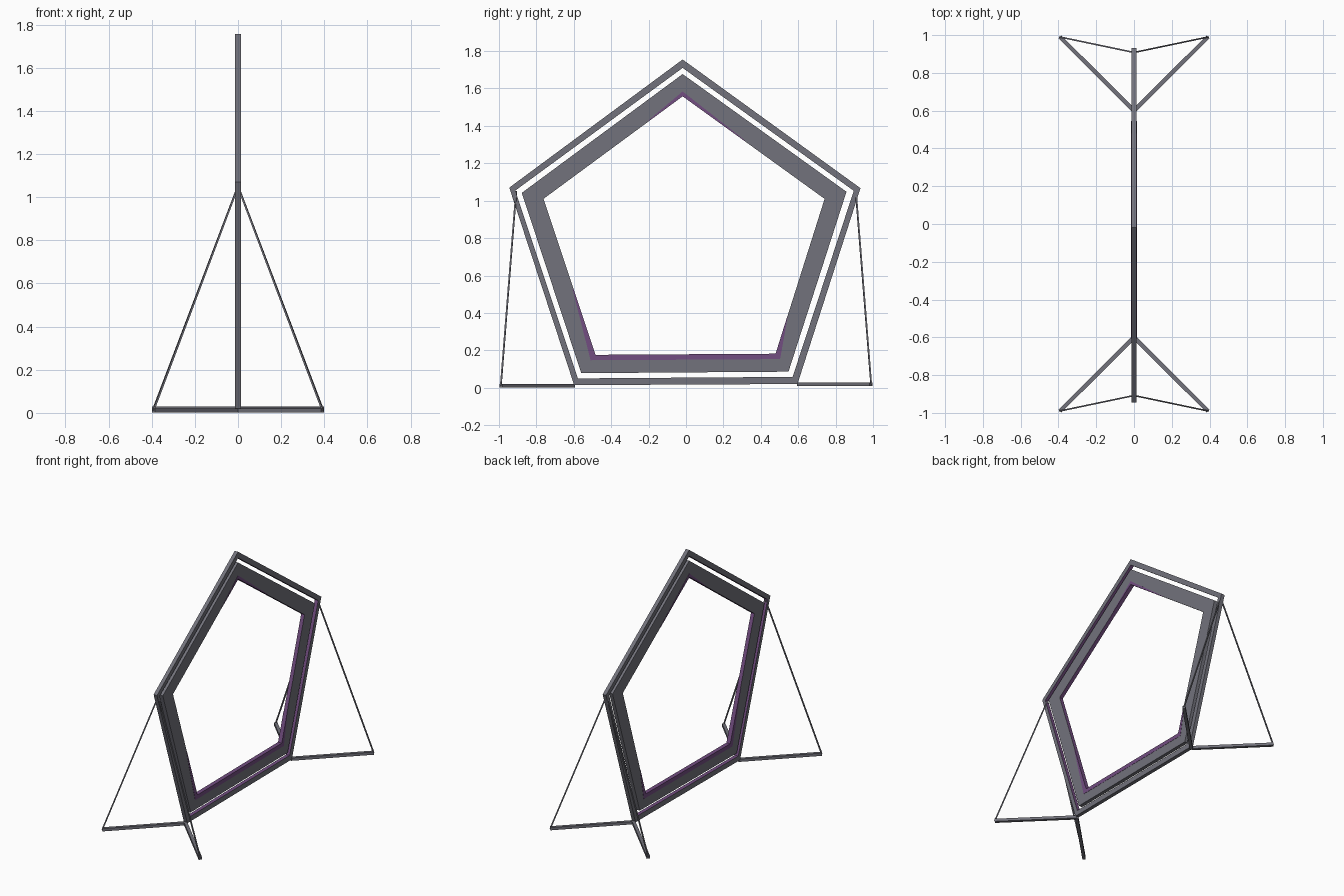
import bpy, bmesh
from mathutils import Vector

if "Cube" in bpy.data.objects:
    bpy.data.objects.remove(bpy.data.objects["Cube"])

HALF = 0.0135  # half thickness of the frames along x


def material(name, rgb):
    m = bpy.data.materials.new(name)
    m.diffuse_color = (*rgb, 1)
    m.use_nodes = True
    m.node_tree.nodes["Principled BSDF"].inputs["Base Color"].default_value = m.diffuse_color
    return m


GREY = material("grey_metal", (0.17, 0.17, 0.2))
PURPLE = material("purple_glow", (0.17, 0.075, 0.22))


def finish(name, bm, mats):
    bmesh.ops.recalc_face_normals(bm, faces=bm.faces)
    me = bpy.data.meshes.new(name)
    bm.to_mesh(me)
    bm.free()
    for m in mats:
        me.materials.append(m)
    ob = bpy.data.objects.new(name, me)
    bpy.context.collection.objects.link(ob)
    return ob


def ring(name, outer, inner):
    """Five-sided frame in the yz plane with purple inner walls."""
    bm = bmesh.new()
    loops = [[bm.verts.new((x, y, z)) for y, z in pts]
             for x, pts in ((HALF, outer), (HALF, inner), (-HALF, inner), (-HALF, outer))]
    n = len(outer)
    for k in range(4):
        a, b = loops[k], loops[(k + 1) % 4]
        for i in range(n):
            j = (i + 1) % n
            f = bm.faces.new((a[i], a[j], b[j], b[i]))
            f.material_index = 1 if k == 1 else 0
    return finish(name, bm, (GREY, PURPLE))


def bar(name, a, b, width, height):
    """Square-section bar between two points."""
    a, b = Vector(a), Vector(b)
    d = (b - a).normalized()
    side = d.cross(Vector((0, 0, 1))).normalized()
    up = side.cross(d)
    bm = bmesh.new()
    ends = []
    for p in (a, b):
        ends.append([bm.verts.new(p + side * s * width / 2 + up * t * height / 2)
                     for s, t in ((-1, -1), (1, -1), (1, 1), (-1, 1))])
    for i in range(4):
        j = (i + 1) % 4
        bm.faces.new((ends[0][i], ends[0][j], ends[1][j], ends[1][i]))
    bm.faces.new(ends[0])
    bm.faces.new(ends[1])
    return finish(name, bm, (GREY,))


def strip(name, inner, outer):
    """Thin purple inlay on both faces of the inner frame."""
    bm = bmesh.new()
    for s in (-1, 1):
        rows = [[[bm.verts.new((s * x, y, z)) for y, z in pts] for pts in (inner, outer)]
                for x in (HALF - 0.001, HALF + 0.0015)]
        (bi, bo), (ti, to) = rows
        for i in range(len(inner) - 1):
            for p, q in ((ti, to), (bi, ti), (bo, to), (bi, bo)):
                bm.faces.new((p[i], p[i + 1], q[i + 1], q[i]))
        for i in (0, -1):
            bm.faces.new((bi[i], bo[i], to[i], ti[i]))
    return finish(name, bm, (PURPLE,))


# Frames: apex, right, bottom right, bottom left, left
ring("outer_frame",
     [(-0.018, 1.755), (0.933, 1.067), (0.596, 0.02), (-0.598, 0.014), (-0.945, 1.07)],
     [(-0.018, 1.71), (0.897, 1.053), (0.57, 0.058), (-0.578, 0.05), (-0.913, 1.054)])
inner_edge = [(-0.018, 1.558), (0.741, 1.01), (0.479, 0.182), (-0.484, 0.176), (-0.762, 1.01)]
ring("inner_frame",
     [(-0.018, 1.677), (0.858, 1.048), (0.548, 0.086), (-0.56, 0.078), (-0.878, 1.042)],
     inner_edge)

# Purple inlays tapering along the inner edge
strip("lower_inlay",
      [(0.541, 0.38), (0.479, 0.182), (-0.484, 0.176), (-0.601, 0.527)],
      [(0.544, 0.38), (0.503, 0.153), (-0.51, 0.147), (-0.607, 0.527)])
strip("upper_inlay",
      [(-0.2, 1.425), (-0.018, 1.558), (0.315, 1.318)],
      [(-0.2, 1.43), (-0.018, 1.584), (0.315, 1.323)])

# Splayed ground legs and their stay cables
for end, sy, z in (("front", -1, 0.011), ("back", 1, 0.019)):
    for side, sx in (("left", -1), ("right", 1)):
        foot = (sx * 0.392, sy * 0.99, z)
        bar(f"{end}_{side}_leg", (0, sy * 0.6, z), foot, 0.022, 0.02)
        bar(f"{end}_{side}_cable", (0, sy * 0.908, 1.05), foot, 0.008, 0.008)
